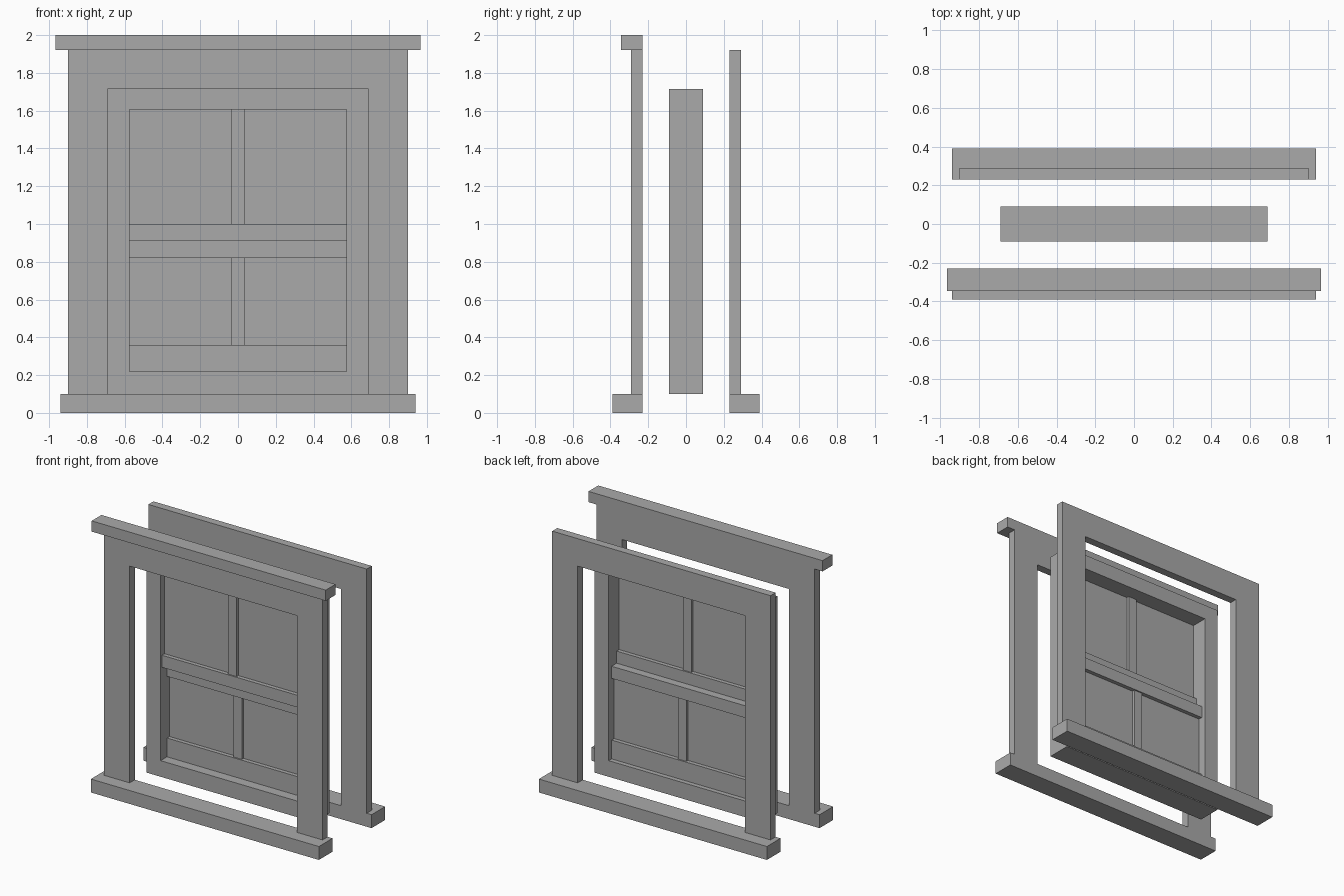
import bpy
import bmesh

if "Cube" in bpy.data.objects:
    bpy.data.objects.remove(bpy.data.objects["Cube"])

paint = bpy.data.materials.new("plain_grey")
paint.diffuse_color = (0.4, 0.4, 0.4, 1)
paint.use_nodes = True
paint.node_tree.nodes["Principled BSDF"].inputs["Base Color"].default_value = paint.diffuse_color


def finish(name, bm):
    bmesh.ops.recalc_face_normals(bm, faces=bm.faces)
    mesh = bpy.data.meshes.new(name)
    bm.to_mesh(mesh)
    bm.free()
    mesh.materials.append(paint)
    obj = bpy.data.objects.new(name, mesh)
    bpy.context.collection.objects.link(obj)
    return obj


def prism(name, outline, y0, y1):
    """Extrude an x-z outline from y0 to y1."""
    bm = bmesh.new()
    face = bm.faces.new([bm.verts.new((x, y0, z)) for x, z in outline])
    new = bmesh.ops.extrude_face_region(bm, geom=[face])["geom"]
    verts = [v for v in new if isinstance(v, bmesh.types.BMVert)]
    bmesh.ops.translate(bm, verts=verts, vec=(0, y1 - y0, 0))
    return finish(name, bm)


def box(name, half_x, y0, y1, z0, z1):
    return prism(name, [(-half_x, z0), (half_x, z0), (half_x, z1), (-half_x, z1)], y0, y1)


def ring(name, outer, inner, y0, y1):
    """Rectangular frame; outer and inner are (half width, z0, z1)."""
    bm = bmesh.new()
    loops = []
    for y in (y0, y1):
        for h, a, b in (outer, inner):
            loops.append([bm.verts.new((x, y, z)) for x, z in ((-h, a), (h, a), (h, b), (-h, b))])
    of, inf, ob, inb = loops
    for p, q in ((of, inf), (inf, inb), (inb, ob), (ob, of)):
        for i in range(4):
            j = (i + 1) % 4
            bm.faces.new((p[i], p[j], q[j], q[i]))
    return finish(name, bm)


# Casings and sills on both wall faces
arch = [(-0.9, 0.1), (-0.9, 1.92), (0.9, 1.92), (0.9, 0.1),
        (0.69, 0.1), (0.69, 1.715), (-0.69, 1.715), (-0.69, 0.1)]
for side, s in (("front", -1), ("back", 1)):
    prism(side + "_casing", arch, s * 0.23, s * 0.29)
    box(side + "_sill", 0.94, s * 0.23, s * 0.39, 0, 0.1)

# Head moulding, front only
box("front_head_moulding", 0.965, -0.345, -0.23, 1.92, 2.0)

# Window frame
ring("window_frame", (0.69, 0.1, 1.715), (0.575, 0.22, 1.605), -0.09, 0.09)

# Upper sash sits forward, lower sash sits back
for sash, y, z0, z1, rails in (
        ("upper", -0.04, 1.0, 1.605, [("meeting_rail", 0.91, 1.0)]),
        ("lower", 0.02, 0.36, 0.82, [("meeting_rail", 0.82, 0.91), ("bottom_rail", 0.22, 0.36)])):
    box(sash + "_pane", 0.575, y - 0.005, y + 0.005, z0, z1)
    box(sash + "_glazing_bar", 0.035, y - 0.025, y + 0.025, z0, z1)
    for rail, a, b in rails:
        box(sash + "_" + rail, 0.575, y - 0.035, y + 0.035, a, b)
